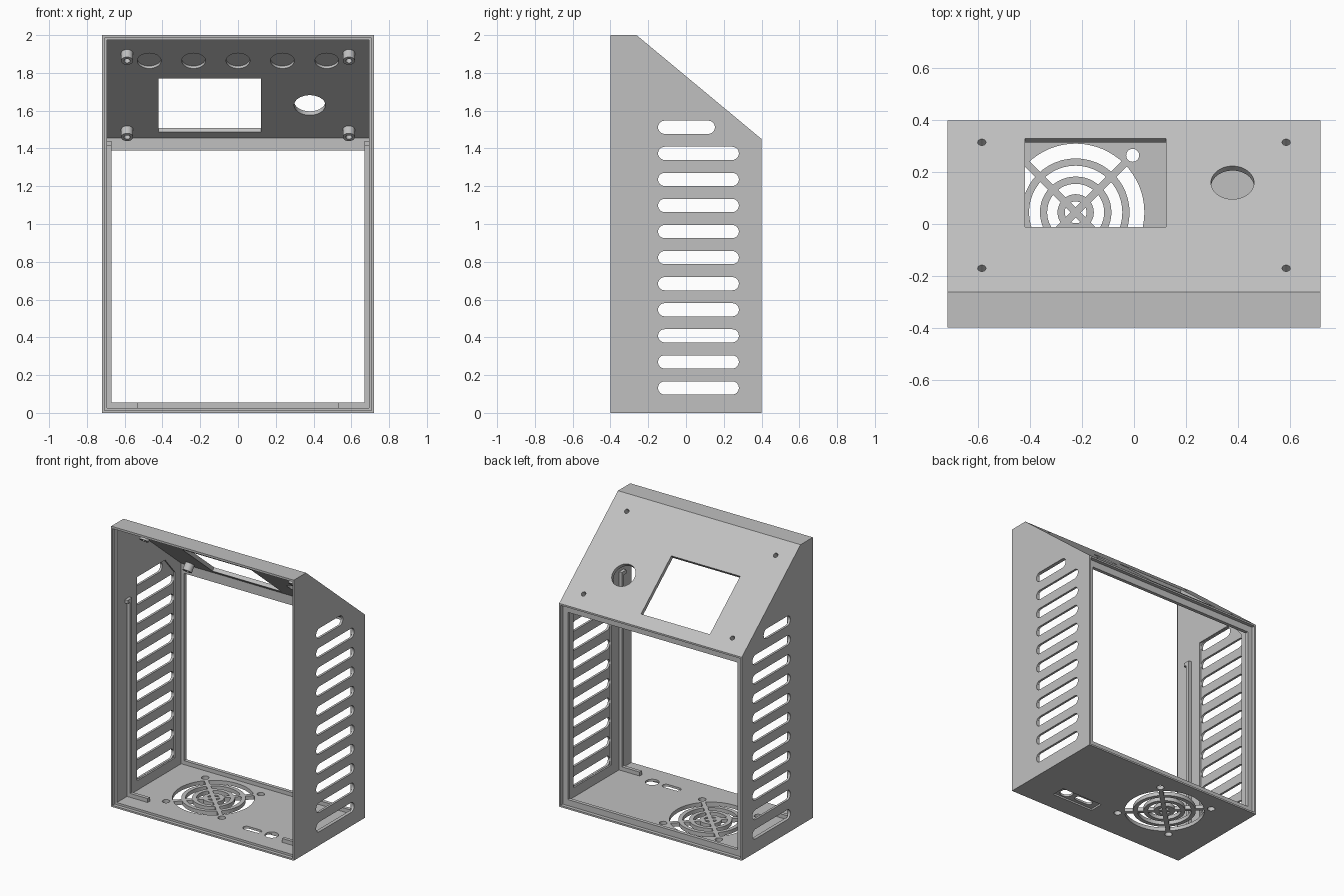
import bpy, bmesh, math
from mathutils import Matrix, Vector

cube = bpy.data.objects.get("Cube")
if cube:
    bpy.data.objects.remove(cube, do_unlink=True)

grey = bpy.data.materials.new("light grey plastic")
grey.use_nodes = True
grey.diffuse_color = (0.53, 0.53, 0.53, 1)
grey.node_tree.nodes["Principled BSDF"].inputs["Base Color"].default_value = (0.53, 0.53, 0.53, 1)

# Overall sizes
W, D, H = 0.72, 0.4, 2.0
T = 0.027            # wall thickness
LIP = 0.012          # thin rim around the panel recesses
REAR = 1.45          # height of the rear edge of the slope
CREST = -0.262       # y where the slope meets the flat top


def plane(u, v, origin=(0, 0, 0)):
    u, v = Vector(u).normalized(), Vector(v).normalized()
    m = Matrix((u, v, u.cross(v))).transposed().to_4x4()
    m.translation = origin
    return m


FLOOR = plane((1, 0, 0), (0, 1, 0))
SIDE = plane((0, 1, 0), (0, 0, 1))       # depth runs along +x
FRONT = plane((1, 0, 0), (0, 0, 1))      # depth runs along -y
SLOPE = plane((1, 0, 0), (0, CREST - D, H - REAR), (0, D, REAR))  # depth runs inward


def prism(name, pts, frame, d0, d1):
    bm = bmesh.new()
    face = bm.faces.new([bm.verts.new((u, v, d0)) for u, v in pts])
    ext = bmesh.ops.extrude_face_region(bm, geom=[face])
    moved = [g for g in ext["geom"] if isinstance(g, bmesh.types.BMVert)]
    bmesh.ops.translate(bm, verts=moved, vec=(0, 0, d1 - d0))
    bmesh.ops.recalc_face_normals(bm, faces=bm.faces)
    bm.transform(frame)
    mesh = bpy.data.meshes.new(name)
    bm.to_mesh(mesh)
    bm.free()
    mesh.materials.append(grey)
    obj = bpy.data.objects.new(name, mesh)
    bpy.context.collection.objects.link(obj)
    return obj


def rect(u0, v0, u1, v1):
    return [(u0, v0), (u1, v0), (u1, v1), (u0, v1)]


def disc(u, v, r, n=48):
    return [(u + r * math.cos(i * math.tau / n), v + r * math.sin(i * math.tau / n)) for i in range(n)]


def slot(u0, u1, v, r, n=12):
    right = [(u1 - r + r * math.sin(i * math.pi / n), v - r * math.cos(i * math.pi / n)) for i in range(n + 1)]
    left = [(u0 + r - r * math.sin(i * math.pi / n), v + r * math.cos(i * math.pi / n)) for i in range(n + 1)]
    return right + left


def cut(target, cutters):
    for c in cutters:
        c.hide_render = True
        mod = target.modifiers.new("cut", "BOOLEAN")
        mod.operation, mod.solver, mod.object = "DIFFERENCE", "EXACT", c
    bpy.context.view_layer.update()
    result = target.evaluated_get(bpy.context.evaluated_depsgraph_get())
    mesh = bpy.data.meshes.new_from_object(result)
    target.modifiers.clear()
    target.data = mesh
    for c in cutters:
        bpy.data.objects.remove(c, do_unlink=True)
    return target


def ring(name, u, v, outer, inner, frame, d0, d1):
    return cut(prism(name, disc(u, v, outer), frame, d0, d1),
               [prism("bore", disc(u, v, inner), frame, d0 - 0.1, d1 + 0.1)])


# Housing and its cavity
shell = prism("housing", [(-D, 0), (D, 0), (D, REAR), (CREST, H), (-D, H)], SIDE, -W, W)
grade = (H - REAR) / (D - CREST)
drop = T * math.sqrt(1 + grade * grade)
flange_y = 0.35
roof_y = D - (H - T - REAR + drop) / grade
cavity = [(-D - 0.1, T), (flange_y, T), (flange_y, REAR - drop + grade * (D - flange_y)),
          (roof_y, H - T), (-D - 0.1, H - T)]
rim = W - LIP
cut(shell, [prism("cavity", cavity, SIDE, T - W, W - T)])
cut(shell, [prism("rear_opening", rect(-0.67, 0.055, 0.67, 1.39), FRONT, -0.5, -0.3)])
cut(shell, [prism("rear_recess", rect(-rim, LIP, rim, REAR - LIP), FRONT, -0.5, -0.375)])
cut(shell, [prism("front_recess", rect(-rim, LIP, rim, H - LIP - 0.003), FRONT, 0.375, 0.5)])

# Side vents, thinned on the inside
vent0, vent1 = -0.148, 0.28
pocket = [(vent0, 0.095), (vent1, 0.095), (vent1, 1.42), (0.17, 1.548), (vent0, 1.548)]
for s in (-1, 1):
    cut(shell, [prism("vent_pocket", pocket, SIDE, s * (W - 0.016), s * 0.6)])
cut(shell, [prism("vent", slot(vent0, vent1 if i < 10 else 0.153, 0.132 + 0.138 * i, 0.035), SIDE, -1, 1)
            for i in range(11)])

# Sloped panel: display window, knob hole, screw holes, blind pockets
posts = [(u, v) for u in (-0.587, 0.587) for v in (0.11, 0.742)]
holes = [prism("window", rect(-0.42, 0.09, 0.123, 0.534), SLOPE, -0.05, 0.06),
         prism("knob_hole", disc(0.38, 0.3125, 0.083), SLOPE, -0.05, 0.06)]
holes += [prism("screw_hole", disc(u, v, 0.016, 24), SLOPE, -0.05, 0.06) for u, v in posts]
holes += [prism("round_pocket", disc(0.235 * i, 0.68, 0.063), SLOPE, 0.01, 0.05) for i in range(-2, 3)]
cut(shell, holes)

# Fan grille: a round opening that keeps its rings and crossed spokes
fx, fy = -0.225, 0.045
opening = prism("fan_opening", disc(fx, fy, 0.265, 64), FLOOR, -0.05, 0.05)
bars = [ring("grille_ring", fx, fy, r + 0.028, r, FLOOR, -0.1, 0.1) for r in (0.042, 0.11, 0.18)]
for a in (45, -45):
    spin = Matrix.Translation((fx, fy, 0)) @ Matrix.Rotation(math.radians(a), 4, "Z")
    bars.append(prism("grille_spoke", rect(-0.3, -0.014, 0.3, 0.014), spin, -0.1, 0.1))
cut(opening, bars)
cut(shell, [opening])
cut(shell, [prism("fan_screw_hole", disc(fx + i * 0.22, fy + j * 0.22, 0.025, 32), FLOOR, -0.05, 0.05)
            for i in (-1, 1) for j in (-1, 1)])

# Connector recess and its two openings in the floor
cut(shell, [prism("connector_recess", rect(0.15, -0.26, 0.48, -0.16), FLOOR, -0.05, 0.012)])
cut(shell, [prism("round_port", disc(0.41, -0.205, 0.045), FLOOR, -0.05, 0.05),
            prism("flat_port", slot(0.19, 0.33, -0.21, 0.024), FLOOR, -0.05, 0.05)])

# Standoffs behind the sloped panel
parts = [shell]
for u, v in posts:
    parts.append(ring("standoff", u, v, 0.032, 0.016, SLOPE, T - 0.002, 0.079))

# Panel stops inside the front: upright rail, hooked cap and floor foot
wall, inner = W - T, 0.67
for s, side in ((-1, "right"), (1, "left")):
    parts.append(prism(side + "_rail", rect(s * wall, T, s * inner, 1.44), FRONT, 0.235, 0.26))
    parts.append(prism(side + "_rail_cap", rect(s * wall, 1.415, s * inner, 1.44), FRONT, 0.26, 0.285))
    parts.append(prism(side + "_rail_foot", rect(s * inner, T, s * 0.53, 0.055), FRONT, 0.235, 0.26))

# Smooth round walls, keep corners sharp
bpy.ops.object.select_all(action="DESELECT")
for p in parts:
    p.select_set(True)
bpy.context.view_layer.objects.active = shell
bpy.ops.object.shade_smooth_by_angle(angle=math.radians(30))
